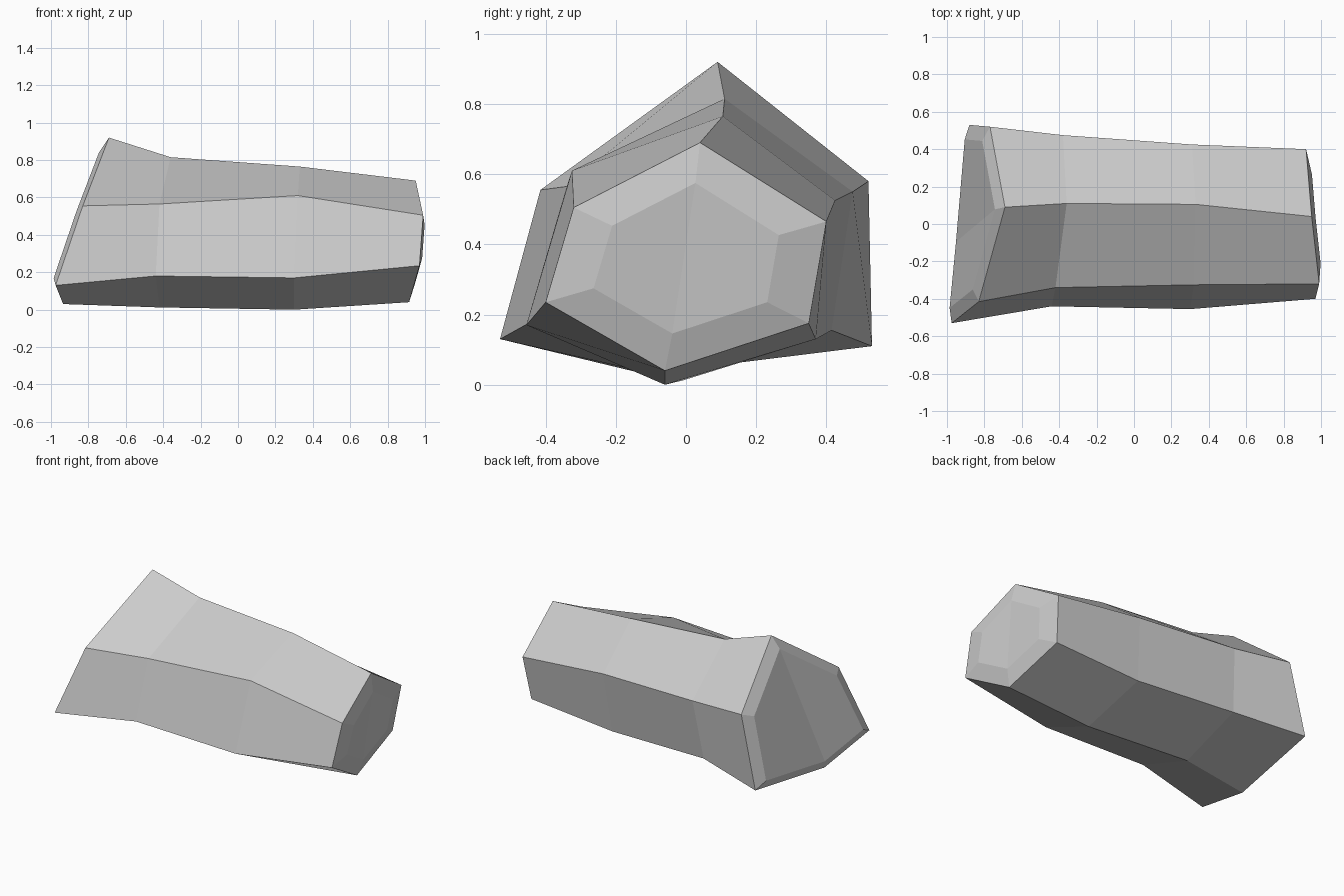
import bpy
import bmesh
from mathutils import Vector

# Remove the default cube only
default_cube = bpy.data.objects.get("Cube")
if default_cube:
    bpy.data.objects.remove(default_cube, do_unlink=True)


def make_material(name, colour):
    material = bpy.data.materials.new(name)
    material.use_nodes = True
    material.diffuse_color = colour
    shader = next(n for n in material.node_tree.nodes if n.type == "BSDF_PRINCIPLED")
    shader.inputs["Base Color"].default_value = colour
    return material


# Six-sided cross-sections from the wide end to the narrow end.
# Corner order: top, front upper, front lower, bottom, back lower, back upper
SECTIONS = [
    [(-.69, .09, .92), (-.83, -.415, .555), (-.975, -.53, .13),
     (-.935, -.115, .03), (-.88, .53, .11), (-.77, .52, .58)],
    [(-.36, .11, .815), (-.42, -.34, .565), (-.44, -.44, .18),
     (-.42, -.01, .012), (-.42, .415, .155), (-.38, .475, .55)],
    [(.33, .105, .765), (.32, -.325, .61), (.3, -.455, .17),
     (.3, -.06, 0), (.28, .37, .13), (.31, .425, .525)],
    [(.95, .04, .69), (.99, -.32, .505), (.97, -.4, .235),
     (.915, -.06, .04), (.89, .35, .175), (.92, .4, .465)],
]


def bridge(bm, first, second):
    """Join two rings of corners with a band of quads."""
    count = len(first)
    for i in range(count):
        j = (i + 1) % count
        bm.faces.new((first[i], first[j], second[j], second[i]))


def add_cap(bm, ring, scale, bulge):
    """Close an end with a slightly raised inset, creased top to bottom."""
    centre = sum((v.co for v in ring), Vector()) / len(ring)
    push = Vector((bulge, 0, 0))
    inner = [bm.verts.new(centre + (v.co - centre) * scale + push) for v in ring]
    bridge(bm, ring, inner)
    bm.faces.new(inner[:4])
    bm.faces.new((inner[3], inner[4], inner[5], inner[0]))


# Faceted stone body
bm = bmesh.new()
rings = [[bm.verts.new(corner) for corner in section] for section in SECTIONS]
for first, second in zip(rings, rings[1:]):
    bridge(bm, first, second)

# End caps
add_cap(bm, rings[0], .85, -.03)
add_cap(bm, rings[-1], .66, .025)
bmesh.ops.recalc_face_normals(bm, faces=bm.faces[:])

mesh = bpy.data.meshes.new("stone_body")
bm.to_mesh(mesh)
bm.free()
mesh.materials.append(make_material("stone grey", (.6, .6, .6, 1)))
stone = bpy.data.objects.new("stone_body", mesh)
bpy.context.scene.collection.objects.link(stone)
